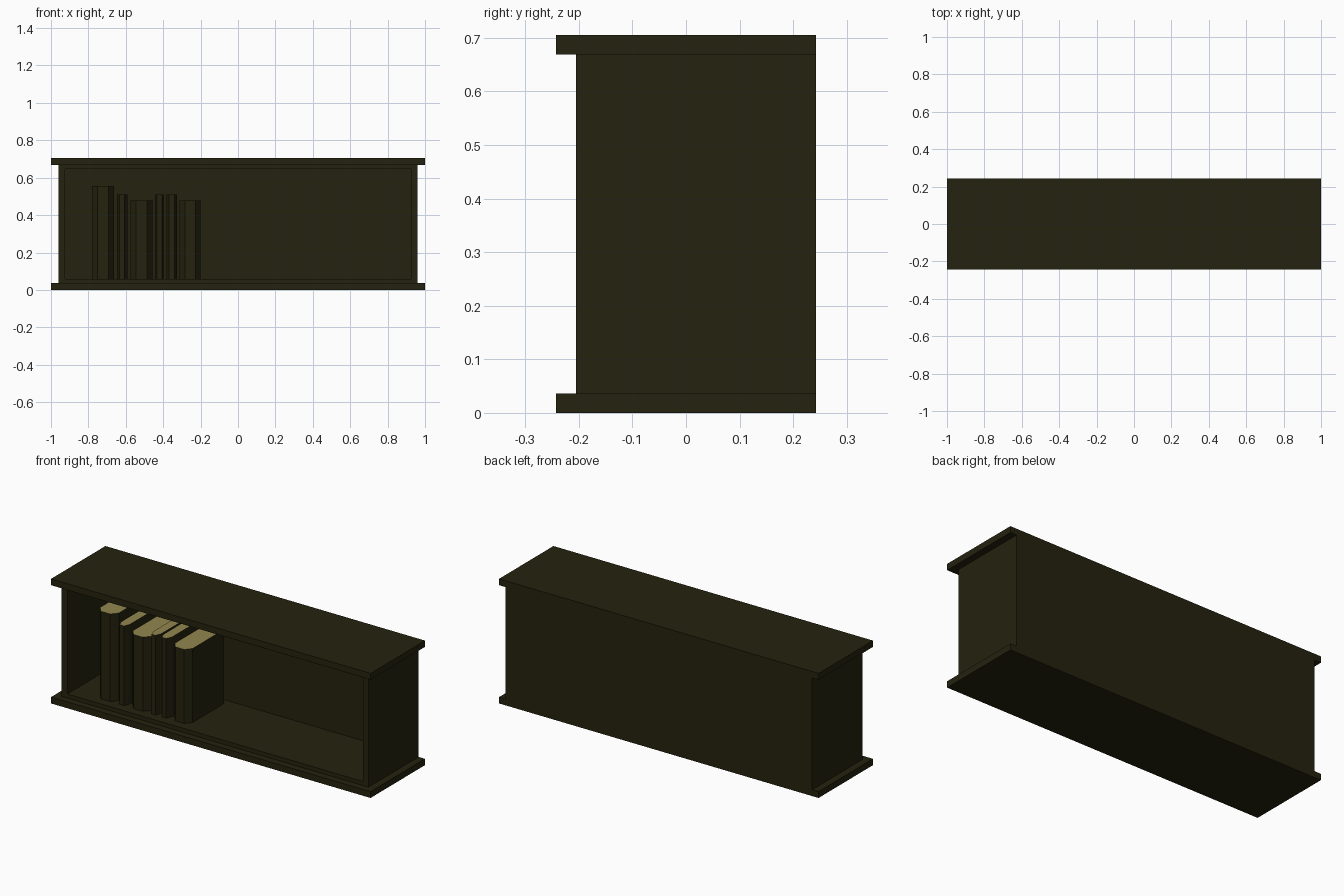
import bpy
import bmesh

old = bpy.data.objects.get("Cube")
if old:
    bpy.data.objects.remove(old, do_unlink=True)


def make_material(name, rgb):
    m = bpy.data.materials.new(name)
    m.use_nodes = True
    m.diffuse_color = (*rgb, 1)
    m.node_tree.nodes["Principled BSDF"].inputs["Base Color"].default_value = (*rgb, 1)
    return m


wood = make_material("dark olive wood", (0.018, 0.016, 0.0045))
paper = make_material("aged paper", (0.29, 0.24, 0.078))


def prism(name, outline, z0, z1, paper_top=False):
    """Extrude an anticlockwise floor outline from z0 to z1."""
    bm = bmesh.new()
    base = bm.faces.new([bm.verts.new((x, y, z0)) for x, y in outline])
    top = bmesh.ops.extrude_face_region(bm, geom=[base])["geom"]
    bmesh.ops.translate(bm, vec=(0, 0, z1 - z0),
                        verts=[v for v in top if isinstance(v, bmesh.types.BMVert)])
    bmesh.ops.recalc_face_normals(bm, faces=bm.faces)
    bm.normal_update()
    for f in bm.faces:
        f.material_index = int(paper_top and f.normal.z > 0.9)
    mesh = bpy.data.meshes.new(name)
    bm.to_mesh(mesh)
    bm.free()
    mesh.materials.append(wood)
    if paper_top:
        mesh.materials.append(paper)
    obj = bpy.data.objects.new(name, mesh)
    bpy.context.collection.objects.link(obj)
    return obj


def box(name, x0, x1, y0, y1, z0, z1):
    return prism(name, [(x0, y0), (x1, y0), (x1, y1), (x0, y1)], z0, z1)


# Overhanging boards
BACK, FRONT = 0.243, -0.205
HEIGHT, BOARD = 0.705, 0.036
OUTER, INNER = 0.96, 0.925
FLOOR, CEILING = 0.059, 0.647
box("bottom_board", -1, 1, -BACK, BACK, 0, BOARD)
box("top_board", -1, 1, -BACK, BACK, HEIGHT - BOARD, HEIGHT)

# Case sides, back, floor and ceiling
box("right_side", -OUTER, -INNER, FRONT, BACK, BOARD, HEIGHT - BOARD)
box("left_side", INNER, OUTER, FRONT, BACK, BOARD, HEIGHT - BOARD)
box("back_panel", -INNER, INNER, 0.2, BACK, BOARD, HEIGHT - BOARD)
box("shelf_floor", -INNER, INNER, FRONT, 0.2, BOARD, FLOOR)
box("shelf_ceiling", -INNER, INNER, FRONT, 0.2, CEILING, HEIGHT - BOARD)

# Books with a faceted spine: left edge, right edge, top height
books = [(-0.78, -0.662, 0.555), (-0.647, -0.592, 0.51), (-0.575, -0.458, 0.478),
         (-0.445, -0.395, 0.51), (-0.382, -0.327, 0.51), (-0.312, -0.2, 0.478)]
for i, (x0, x1, top) in enumerate(books):
    inset = (x1 - x0) * 0.25
    outline = [(x0, -0.12), (x0 + inset, -0.155), (x1 - inset, -0.155),
               (x1, -0.12), (x1, 0.16), (x0, 0.16)]
    prism(f"book_{i + 1}", outline, FLOOR, top, paper_top=True)
